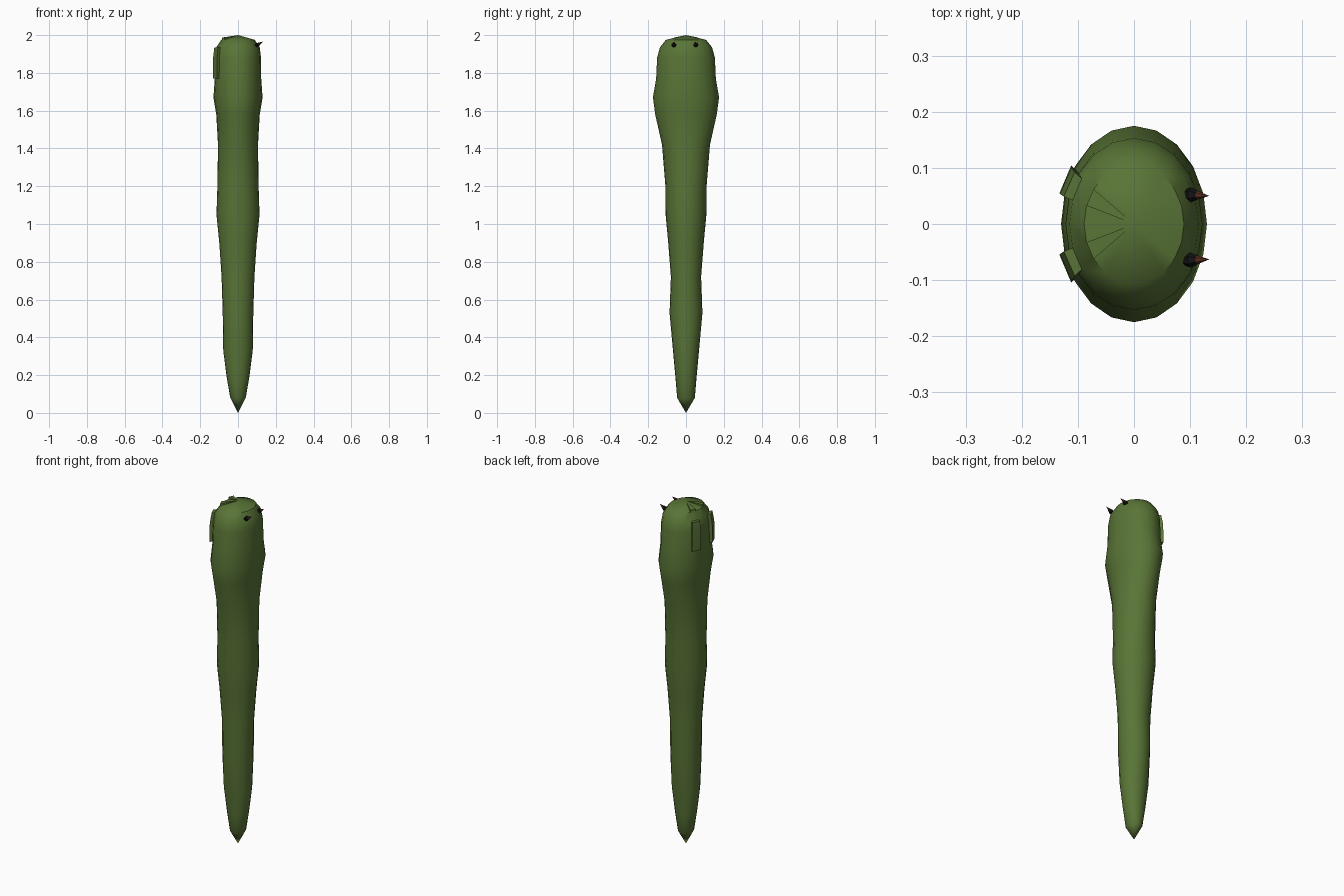
import bpy, bmesh, math
from mathutils import Vector

if "Cube" in bpy.data.objects:
    bpy.data.objects.remove(bpy.data.objects["Cube"])


def material(name, rgb):
    m = bpy.data.materials.new(name)
    m.diffuse_color = (*rgb, 1)
    m.use_nodes = True
    m.node_tree.nodes["Principled BSDF"].inputs["Base Color"].default_value = m.diffuse_color
    return m


green = material("moss green", (0.10, 0.175, 0.037))
black = material("black", (0.006, 0.006, 0.006))
brown = material("dark red brown", (0.09, 0.025, 0.012))


def finish(bm, name, mats, angle):
    bmesh.ops.recalc_face_normals(bm, faces=bm.faces)
    me = bpy.data.meshes.new(name)
    bm.to_mesh(me)
    bm.free()
    for m in mats:
        me.materials.append(m)
    ob = bpy.data.objects.new(name, me)
    bpy.context.collection.objects.link(ob)
    bpy.ops.object.select_all(action='DESELECT')
    ob.select_set(True)
    bpy.context.view_layer.objects.active = ob
    bpy.ops.object.shade_smooth_by_angle(angle=math.radians(angle))
    return ob


# Body: oval rings (height, half width x, half width y) between two tips
SIDES = 20
RINGS = [(0.08, .041, .047), (0.19, .06, .056), (0.33, .078, .069),
         (0.53, .081, .087), (0.72, .087, .08), (0.90, .099, .094),
         (1.05, .114, .108), (1.20, .109, .109), (1.42, .106, .127),
         (1.58, .115, .163), (1.67, .130, .175), (1.77, .123, .158),
         (1.88, .122, .153), (1.935, .115, .138), (1.975, .089, .106)]
bm = bmesh.new()
rings = [[bm.verts.new((a * math.cos(2 * math.pi * i / SIDES),
                        b * math.sin(2 * math.pi * i / SIDES), z))
          for i in range(SIDES)] for z, a, b in RINGS]
tail, crown = bm.verts.new((0, 0, 0)), bm.verts.new((0, 0, 2))
panels, fans = [], []
for i in range(SIDES):
    j = (i + 1) % SIDES
    bm.faces.new((rings[0][j], rings[0][i], tail))
    for k, (lo, hi) in enumerate(zip(rings, rings[1:])):
        f = bm.faces.new((lo[i], lo[j], hi[j], hi[i]))
        if i in (8, 11) and k in (11, 12):
            panels.append(f)
    f = bm.faces.new((rings[-1][i], rings[-1][j], crown))
    if i in (8, 11):
        fans.append(f)

# Raised plates at the back of the head
new = bmesh.ops.extrude_face_region(bm, geom=panels)["geom"]
for v in new:
    if isinstance(v, bmesh.types.BMVert):
        v.co += Vector((v.co.x, v.co.y, 0)).normalized() * 0.017
bmesh.ops.delete(bm, geom=panels, context='FACES')

# Raised wedges on the crown, tapering to its tip
for f in bmesh.ops.extrude_discrete_faces(bm, faces=fans)["faces"]:
    for v in f.verts:
        if v.co.z < 1.99:
            v.co.z += 0.012
bmesh.ops.remove_doubles(bm, verts=bm.verts, dist=1e-5)
finish(bm, "body", [green], 40)


# Eyes: black six-sided bulbs that end in a pointed brown tip
def eye(name, y, tip_y):
    start, end = Vector((0.084, y, 1.938)), Vector((0.134, tip_y, 1.966))
    axis = (end - start).normalized()
    side = axis.cross(Vector((0, 0, 1))).normalized()
    up = side.cross(axis)
    bm = bmesh.new()
    loops = []
    for t, r in ((0.12, .009), (0.35, .0135), (0.58, .008)):
        loops.append([bm.verts.new(start.lerp(end, t)
                      + side * r * math.cos(n * math.pi / 3)
                      + up * r * math.sin(n * math.pi / 3)) for n in range(6)])
    back, point = bm.verts.new(start), bm.verts.new(end)
    for i in range(6):
        j = (i + 1) % 6
        bm.faces.new((loops[0][j], loops[0][i], back))
        for lo, hi in zip(loops, loops[1:]):
            bm.faces.new((lo[i], lo[j], hi[j], hi[i]))
        bm.faces.new((loops[-1][i], loops[-1][j], point)).material_index = 1
    finish(bm, name, [black, brown], 20)


eye("left_eye", 0.053, 0.050)
eye("right_eye", -0.065, -0.063)
